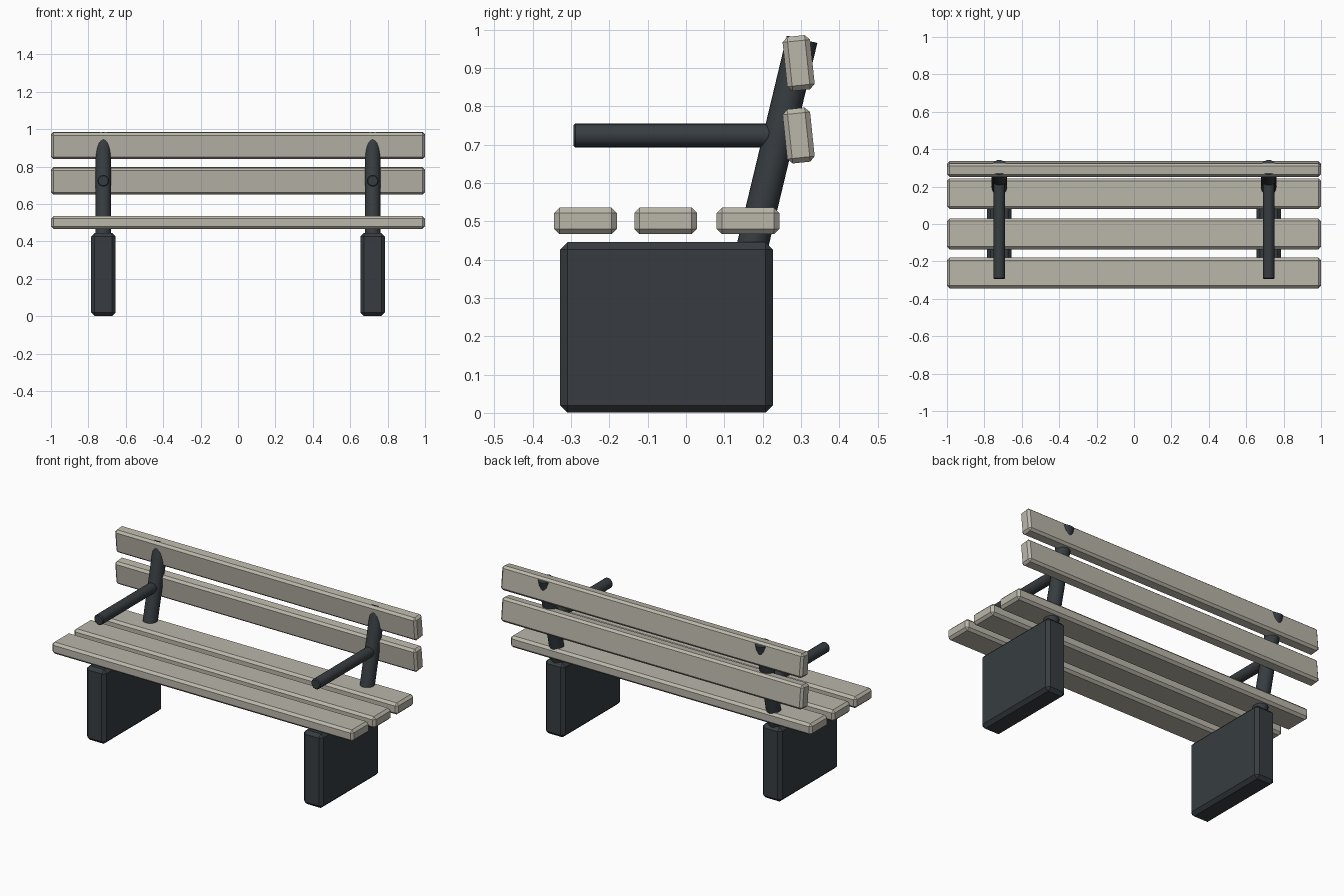
import bpy
from math import radians
from mathutils import Vector

if "Cube" in bpy.data.objects:
    bpy.data.objects.remove(bpy.data.objects["Cube"])


def material(name, rgb):
    m = bpy.data.materials.new(name)
    m.diffuse_color = (*rgb, 1)
    m.use_nodes = True
    m.node_tree.nodes["Principled BSDF"].inputs["Base Color"].default_value = m.diffuse_color
    return m


WOOD = material("pale_wood", (0.49, 0.47, 0.40))
METAL = material("dark_metal", (0.038, 0.046, 0.052))


def chamfer(ob, width):
    b = ob.modifiers.new("chamfer", 'BEVEL')
    b.width = width
    b.segments = 1
    b.limit_method = 'ANGLE'
    b.angle_limit = radians(40)


def block(name, loc, size, bevel, mat, tilt=0):
    bpy.ops.mesh.primitive_cube_add(size=1, location=loc)
    ob = bpy.context.object
    ob.name = name
    ob.scale = size
    bpy.ops.object.transform_apply(location=False, rotation=False, scale=True)
    ob.rotation_euler.x = radians(tilt)
    chamfer(ob, bevel)
    ob.data.materials.append(mat)


def rod(name, a, b, radius, bevel=0):
    a, b = Vector(a), Vector(b)
    d = b - a
    bpy.ops.mesh.primitive_cylinder_add(vertices=20, radius=radius, depth=d.length,
                                        location=(a + b) / 2)
    ob = bpy.context.object
    ob.name = name
    ob.rotation_euler = d.to_track_quat('Z', 'Y').to_euler()
    bpy.ops.object.shade_smooth_by_angle(angle=radians(30))
    if bevel:
        chamfer(ob, bevel)
    ob.data.materials.append(METAL)


# Seat slats
for i, y in enumerate((-0.262, -0.053, 0.162)):
    block(f"seat_slat_{i + 1}", (0, y, 0.501), (2, 0.164, 0.069), 0.014, WOOD)

# Backrest slats
for i, z in enumerate((0.724, 0.913)):
    block(f"back_slat_{i + 1}", (0, 0.294, z), (2, 0.072, 0.142), 0.013, WOOD, tilt=6)

# Leg slabs, back posts and armrests on both sides
for side, x in (("left", -0.72), ("right", 0.72)):
    block(f"{side}_leg", (x, -0.051, 0.223), (0.13, 0.555, 0.445), 0.019, METAL)
    rod(f"{side}_back_post", (x, 0.171, 0.425), (x, 0.303, 0.975), 0.041)
    rod(f"{side}_armrest", (x, -0.294, 0.724), (x, 0.235, 0.724), 0.031, 0.005)
